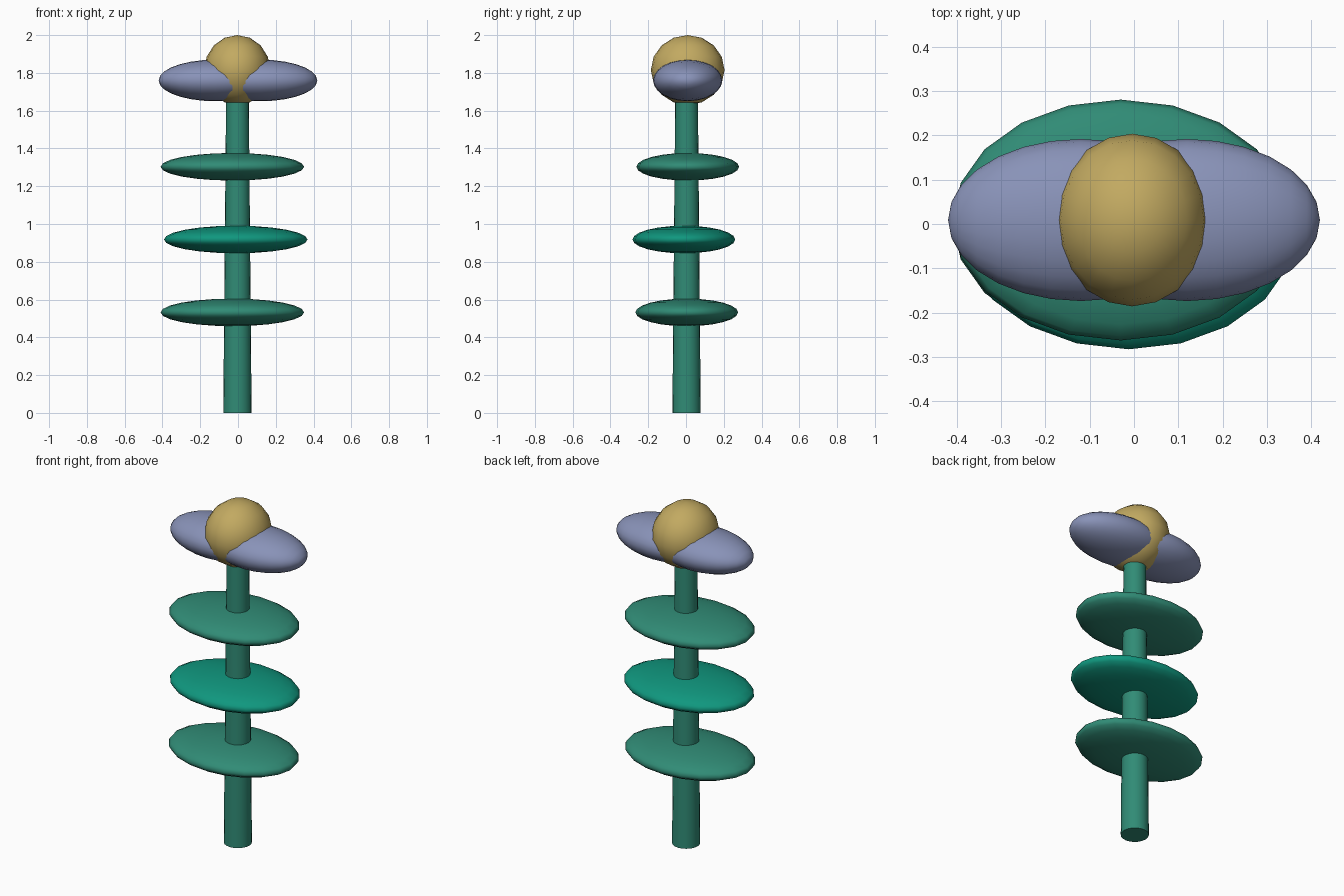
import bpy

if "Cube" in bpy.data.objects:
    bpy.data.objects.remove(bpy.data.objects["Cube"])


def material(name, rgb):
    m = bpy.data.materials.new(name)
    m.diffuse_color = (*rgb, 1)
    m.use_nodes = True
    m.node_tree.nodes["Principled BSDF"].inputs["Base Color"].default_value = m.diffuse_color
    return m


green = material("stem_green", (0.03, 0.26, 0.18))
bright_green = material("leaf_green", (0.005, 0.31, 0.21))
lilac = material("petal_lilac", (0.25, 0.29, 0.48))
gold = material("centre_gold", (0.54, 0.40, 0.12))


def finish(name, mat, angle=1.0):
    ob = bpy.context.object
    ob.name = name
    ob.data.materials.append(mat)
    bpy.ops.object.transform_apply(location=False, rotation=False, scale=True)
    bpy.ops.object.shade_smooth_by_angle(angle=angle)
    return ob


def ellipsoid(name, loc, radii, mat, segments=20, rings=12, rot=(0, 0, 0)):
    bpy.ops.mesh.primitive_uv_sphere_add(segments=segments, ring_count=rings,
                                         radius=1, location=loc, rotation=rot)
    bpy.context.object.scale = radii
    return finish(name, mat, 1.4)


# Tapered stem
bpy.ops.mesh.primitive_cone_add(vertices=20, radius1=0.075, radius2=0.06,
                                depth=1.68, location=(-0.003, 0.003, 0.84))
finish("stem", green)

# Three flat oval leaves stacked along the stem
for name, x, y, z, mat in (("lower_leaf", -0.03, 0.004, 0.532, green),
                           ("middle_leaf", -0.012, -0.011, 0.918, bright_green),
                           ("upper_leaf", -0.03, 0.009, 1.303, green)):
    ellipsoid(name, (x, y, z), (0.38, 0.272, 0.073), mat)

# Two petal lobes, left and right of the flower centre (poles at the tips)
for name, side in (("left_petal", -1), ("right_petal", 1)):
    ellipsoid(name, (side * 0.12, 0.009, 1.76), (0.11, 0.183, 0.3), lilac,
              24, 14, (0, side * 1.5708, 0))

# Flower centre
ellipsoid("flower_centre", (-0.004, 0.009, 1.815), (0.175, 0.195, 0.185), gold, 20, 8)
